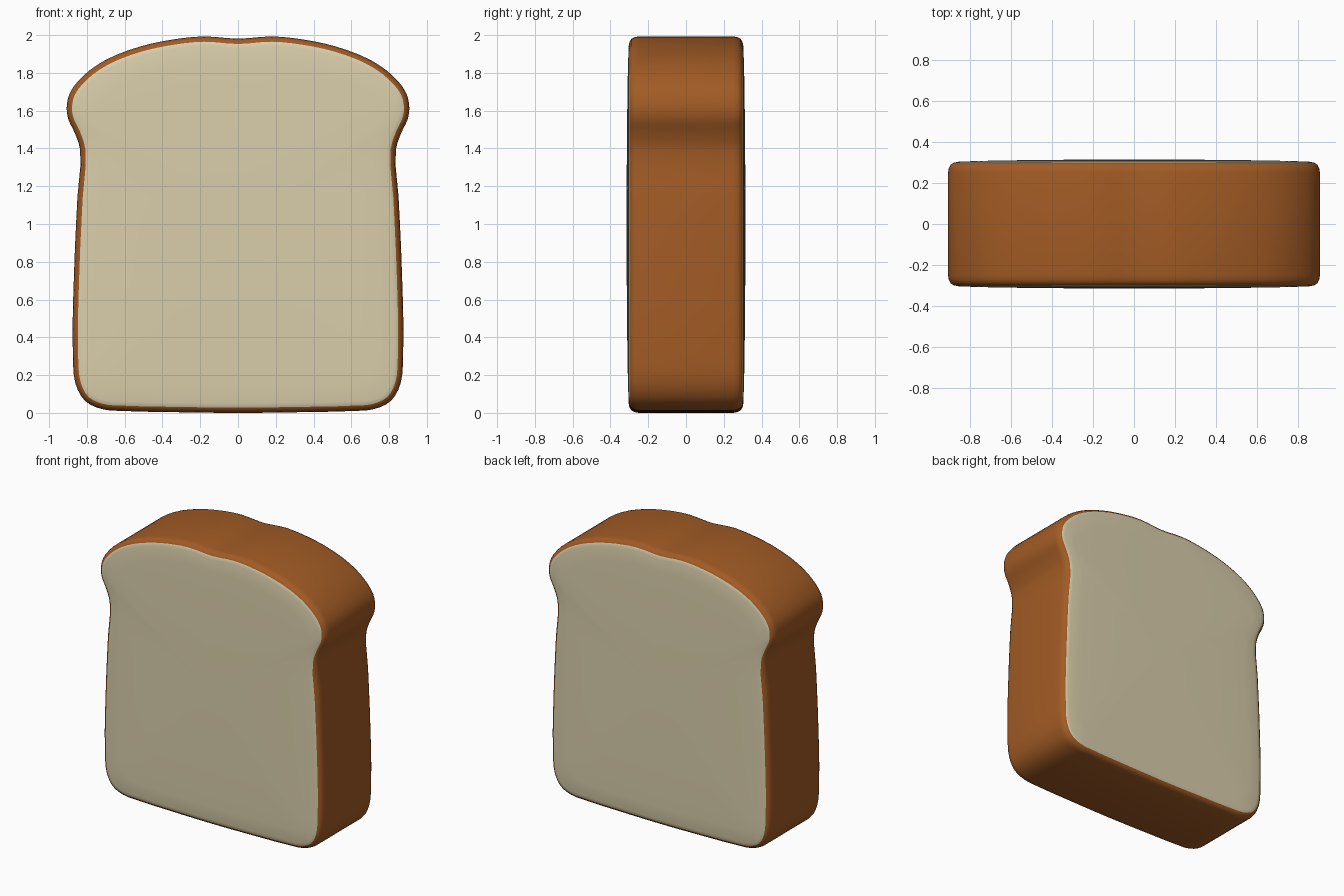
import bpy, bmesh
from mathutils import Vector

if "Cube" in bpy.data.objects:
    bpy.data.objects.remove(bpy.data.objects["Cube"])


def material(name, rgb):
    m = bpy.data.materials.new(name)
    m.diffuse_color = (*rgb, 1)
    m.use_nodes = True
    m.node_tree.nodes["Principled BSDF"].inputs["Base Color"].default_value = m.diffuse_color
    return m


# Right half of the slice outline (x, z), bottom centre to top centre
half = [(0, .006), (.35, .01), (.6, .016), (.72, .026), (.81, .07), (.86, .16), (.874, .3),
        (.868, .75), (.85, 1.15), (.836, 1.40), (.865, 1.49), (.898, 1.56), (.907, 1.62),
        (.89, 1.70), (.82, 1.79), (.70, 1.875), (.52, 1.945), (.35, 1.982),
        (.18, 1.999), (0, 1.987)]
ctrl = [Vector(p) for p in half] + [Vector((-x, z)) for x, z in half[-2:0:-1]]


def smooth_loop(pts, steps):
    """Closed Catmull-Rom curve with tangents limited by the shorter neighbour."""
    out, n = [], len(pts)
    tang = []
    for i in range(n):
        a, b = pts[i] - pts[i - 1], pts[(i + 1) % n] - pts[i]
        tang.append((a.normalized() + b.normalized()).normalized())
    for i in range(n):
        p, q = pts[i], pts[(i + 1) % n]
        d = (q - p).length
        for k in range(steps):
            t = k / steps
            out.append(p * (2*t**3 - 3*t**2 + 1) + q * (3*t**2 - 2*t**3)
                       + tang[i] * d * (t**3 - 2*t**2 + t)
                       + tang[(i + 1) % n] * d * (t**3 - t**2))
    return out


outline = smooth_loop(ctrl, 3)
N = len(outline)
normals = []
for i in range(N):
    t = (outline[(i + 1) % N] - outline[i - 1]).normalized()
    normals.append(Vector((-t.y, t.x)))          # points inwards
centre = Vector((0, 1.0))

# Rings across the thickness: (inset, scale towards centre, y)
rim = [(0, 1, .25), (.004, 1, .272), (.012, 1, .288), (.028, 1, .299),
       (.05, 1, .3035), (.05, .9, .307), (.05, .75, .310), (.05, .45, .313), (.05, .2, .3145)]
levels = [(i, s, -y) for i, s, y in reversed(rim)] + [(0, 1, 0)] + rim
CRUMB_RINGS = 5                                   # face bands beyond the crust edge

bm = bmesh.new()
rings = []
for inset, s, y in levels:
    ring = []
    for p, nrm in zip(outline, normals):
        q = centre + (p + nrm * inset - centre) * s
        ring.append(bm.verts.new((q.x, y, q.y)))
    rings.append(ring)
last = len(rings) - 1
for r in range(last):
    crumb = r < CRUMB_RINGS or r >= last - CRUMB_RINGS
    for i in range(N):
        j = (i + 1) % N
        f = bm.faces.new((rings[r][i], rings[r][j], rings[r + 1][j], rings[r + 1][i]))
        f.material_index = int(crumb)
# Centres of the two cut faces
for ring, y in ((rings[0], -.315), (rings[-1], .315)):
    c = bm.verts.new((0, y, 1.0))
    for i in range(N):
        bm.faces.new((ring[i], ring[(i + 1) % N], c)).material_index = 1
bmesh.ops.recalc_face_normals(bm, faces=bm.faces)
for f in bm.faces:
    f.smooth = True

mesh = bpy.data.meshes.new("bread_slice")
bm.to_mesh(mesh)
bm.free()
mesh.materials.append(material("brown crust", (.36, .105, .018)))
mesh.materials.append(material("cream crumb", (.70, .62, .41)))
bread = bpy.data.objects.new("bread_slice", mesh)
bpy.context.collection.objects.link(bread)
# Stand the slice exactly on the ground
low = min(v.co.z for v in mesh.vertices)
for v in mesh.vertices:
    v.co.z -= low
